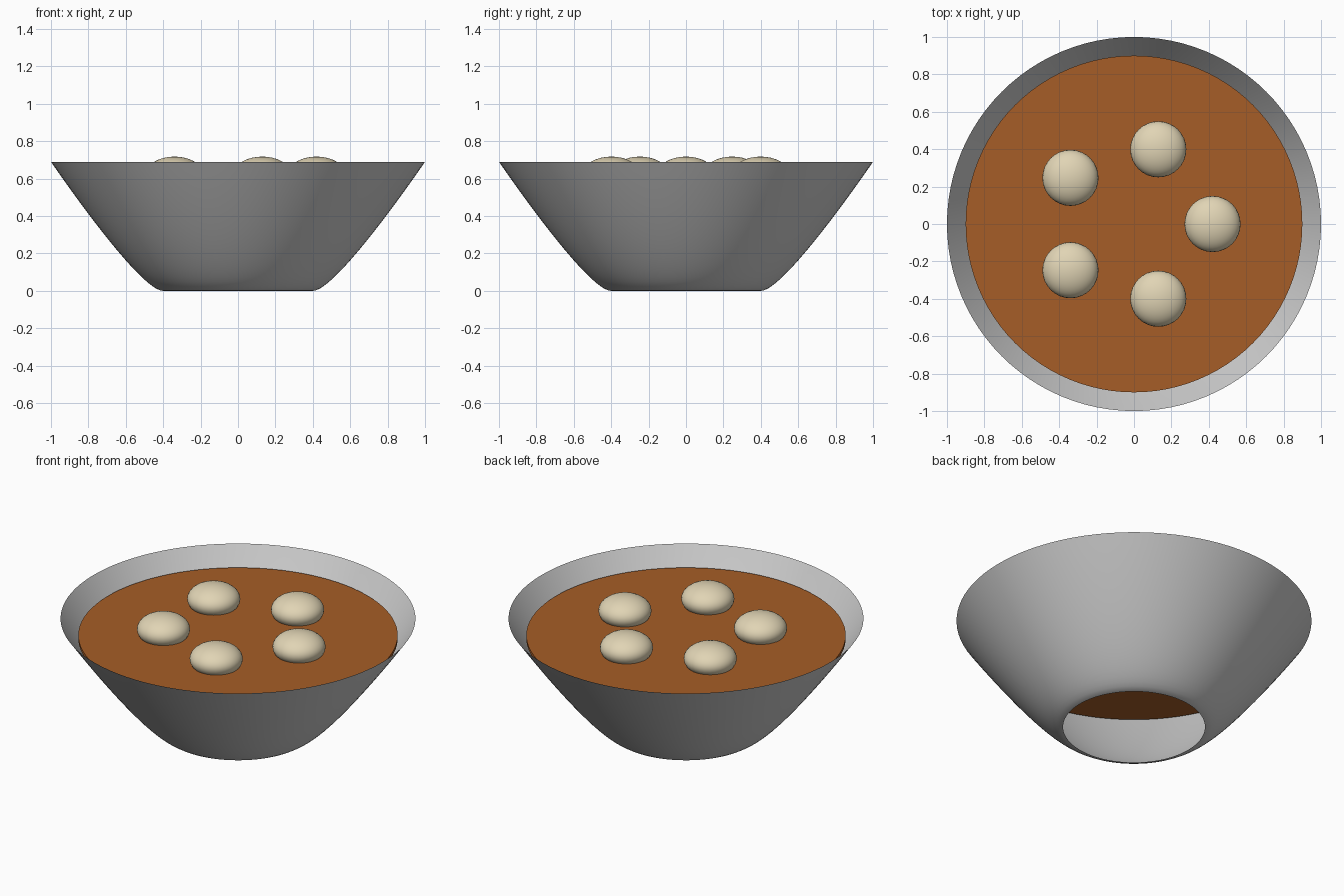
import bpy, bmesh, math
from mathutils import Vector
from mathutils.geometry import interpolate_bezier

if "Cube" in bpy.data.objects:
    bpy.data.objects.remove(bpy.data.objects["Cube"])


def material(name, rgb):
    m = bpy.data.materials.new(name)
    m.diffuse_color = (*rgb, 1)
    m.use_nodes = True
    m.node_tree.nodes["Principled BSDF"].inputs["Base Color"].default_value = m.diffuse_color
    return m


def smooth(obj, angle=30):
    bpy.ops.object.select_all(action='DESELECT')
    obj.select_set(True)
    bpy.context.view_layer.objects.active = obj
    bpy.ops.object.shade_smooth_by_angle(angle=math.radians(angle))


HEIGHT = 0.69

# Bowl: thin single-walled shell, open at the foot, spun from a curved profile
profile = interpolate_bezier(Vector((0.40, 0, 0)), Vector((0.50, 0, 0.0)),
                             Vector((0.80, 0, 0.40)), Vector((1.0, 0, HEIGHT)), 20)
bm = bmesh.new()
verts = [bm.verts.new(p) for p in profile]
edges = [bm.edges.new(pair) for pair in zip(verts, verts[1:])]
bmesh.ops.spin(bm, geom=verts + edges, cent=(0, 0, 0), axis=(0, 0, 1),
               angle=math.tau, steps=96, use_merge=False)
bmesh.ops.remove_doubles(bm, verts=bm.verts, dist=1e-4)
for f in bm.faces:
    f.normal_update()
    c = f.calc_center_median()
    if f.normal.x * c.x + f.normal.y * c.y < 0:
        f.normal_flip()
mesh = bpy.data.meshes.new("bowl")
bm.to_mesh(mesh)
bm.free()
bowl = bpy.data.objects.new("bowl", mesh)
bpy.context.collection.objects.link(bowl)
smooth(bowl)

# Soup: thin disc just below the rim
soup_top, soup_depth = 0.587, 0.02
bpy.ops.mesh.primitive_cylinder_add(vertices=96, radius=0.90, depth=soup_depth,
                                    location=(0, 0, soup_top - soup_depth / 2))
soup = bpy.context.object
soup.name = "soup"
soup.data.materials.append(material("soup_brown", (0.38, 0.11, 0.02)))
smooth(soup)

# Dumplings: five flattened balls in a ring
cream = material("dumpling_cream", (0.75, 0.66, 0.46))
for i in range(5):
    a = math.tau * i / 5
    bpy.ops.mesh.primitive_uv_sphere_add(segments=32, ring_count=16, radius=0.15,
                                         location=(0.42 * math.cos(a), 0.42 * math.sin(a), 0.628))
    ball = bpy.context.object
    ball.name = f"dumpling_{i + 1}"
    ball.scale.z = 0.6
    ball.data.materials.append(cream)
    smooth(ball)
